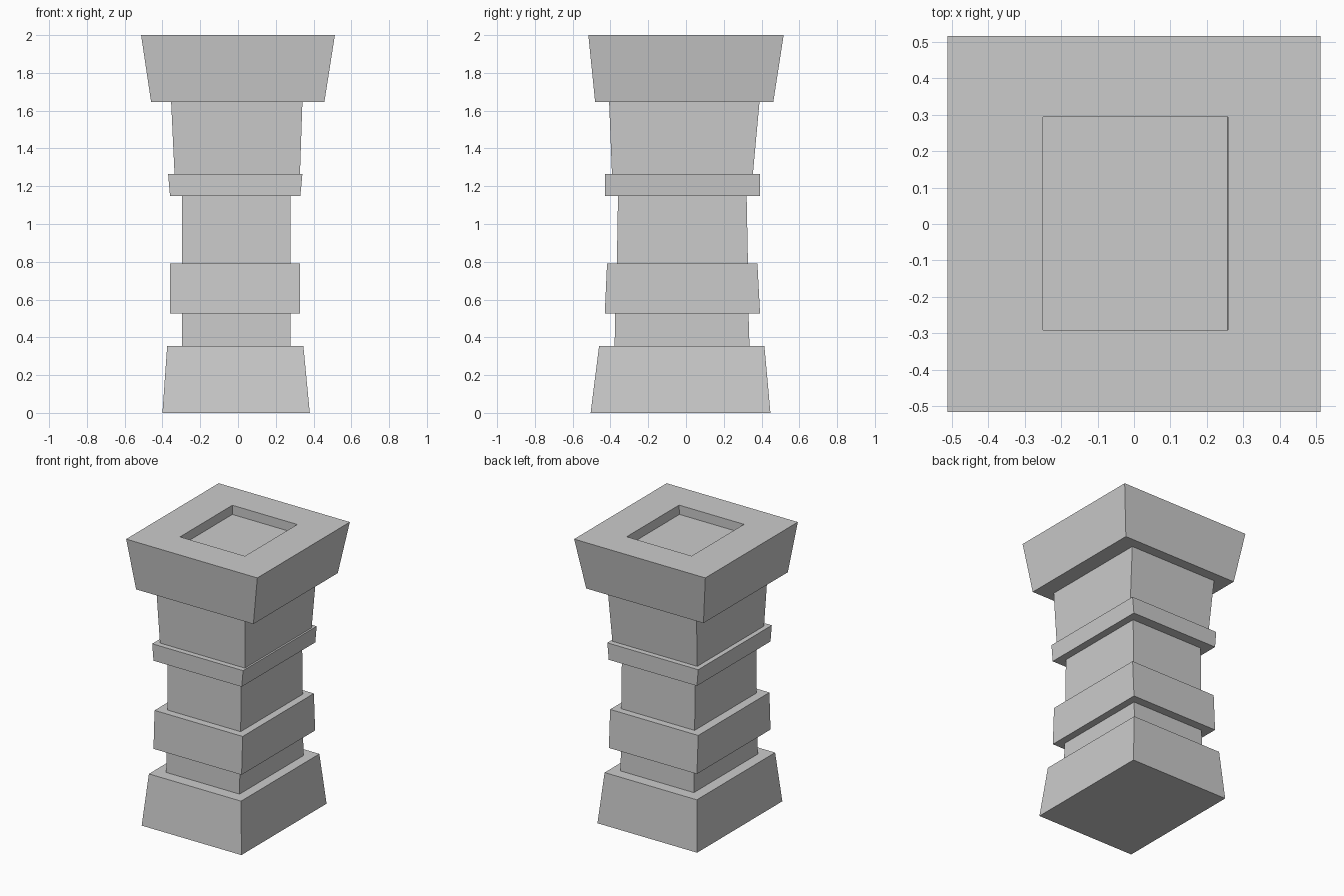
import bpy
import bmesh

default_cube = bpy.data.objects.get("Cube")
if default_cube:
    bpy.data.objects.remove(default_cube, do_unlink=True)


def make_material(name, value):
    material = bpy.data.materials.new(name)
    material.use_nodes = True
    colour = (value, value, value, 1)
    material.diffuse_color = colour
    shader = next(n for n in material.node_tree.nodes if n.type == "BSDF_PRINCIPLED")
    shader.inputs["Base Color"].default_value = colour
    return material


def add_ring(bm, height, section):
    """Add one four-cornered cross-section given as left, right, front, back limits."""
    x_min, x_max, y_min, y_max = section
    corners = [(x_min, y_min), (x_max, y_min), (x_max, y_max), (x_min, y_max)]
    return [bm.verts.new((x, y, height)) for x, y in corners]


def bridge(bm, lower, upper):
    """Join two rings with four flat faces."""
    for i in range(len(lower)):
        j = (i + 1) % len(lower)
        bm.faces.new((lower[i], lower[j], upper[j], upper[i]))


# Levels where the pillar steps in or out
FOOT, PLINTH, BAND_LOW, BAND_HIGH = 0, 0.355, 0.525, 0.792
COLLAR_LOW, COLLAR_HIGH, CAP_LOW, CAP_HIGH = 1.148, 1.265, 1.645, 2
RECESS_FLOOR = CAP_HIGH - 0.065

# Cross-sections from the foot up, over the rim and down into the recess
profile = [
    # plinth
    (FOOT, (-.40, .38, -.505, .447)),
    (PLINTH, (-.375, .346, -.46, .415)),
    # lower shaft
    (PLINTH, (-.297, .277, -.378, .336)),
    (BAND_LOW, (-.297, .277, -.375, .331)),
    # wide band
    (BAND_LOW, (-.36, .329, -.43, .392)),
    (BAND_HIGH, (-.36, .329, -.418, .378)),
    # middle shaft
    (BAND_HIGH, (-.297, .277, -.366, .328)),
    (COLLAR_LOW, (-.297, .277, -.36, .321)),
    # narrow collar
    (COLLAR_LOW, (-.36, .33, -.43, .392)),
    (COLLAR_HIGH, (-.37, .341, -.43, .392)),
    # flared neck
    (COLLAR_HIGH, (-.336, .328, -.392, .354)),
    (CAP_LOW, (-.354, .341, -.407, .389)),
    # capital
    (CAP_LOW, (-.46, .457, -.481, .462)),
    (CAP_HIGH, (-.513, .513, -.517, .517)),
    # square recess in the top
    (CAP_HIGH, (-.25, .258, -.291, .294)),
    (RECESS_FLOOR, (-.25, .255, -.291, .294)),
]

# Loft the rings into one closed, stepped pillar
bm = bmesh.new()
rings = [add_ring(bm, height, section) for height, section in profile]
for lower, upper in zip(rings, rings[1:]):
    bridge(bm, lower, upper)
bm.faces.new(reversed(rings[0]))
bm.faces.new(rings[-1])
bmesh.ops.recalc_face_normals(bm, faces=bm.faces[:])

mesh = bpy.data.meshes.new("stone_pillar")
bm.to_mesh(mesh)
bm.free()
mesh.materials.append(make_material("light grey stone", 0.6))

pillar = bpy.data.objects.new("stone_pillar", mesh)
bpy.context.collection.objects.link(pillar)
